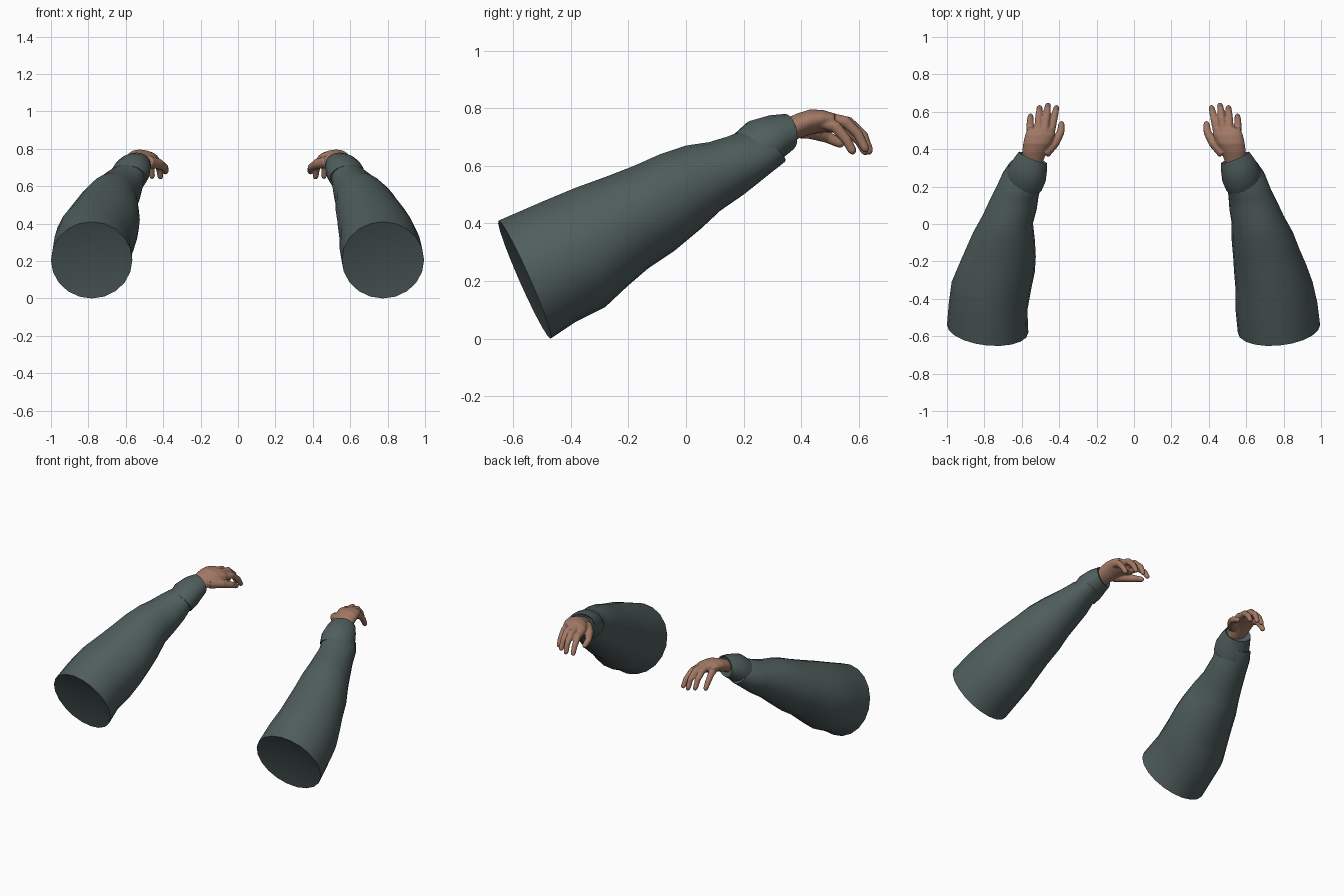
import bpy, bmesh, math
from mathutils import Vector

if "Cube" in bpy.data.objects:
    bpy.data.objects.remove(bpy.data.objects["Cube"])


def material(name, rgb):
    m = bpy.data.materials.new(name)
    m.diffuse_color = (*rgb, 1)
    m.use_nodes = True
    m.node_tree.nodes["Principled BSDF"].inputs["Base Color"].default_value = m.diffuse_color
    return m


CLOTH = material("dark_green_cloth", (0.078, 0.112, 0.108))
SKIN = material("skin", (0.36, 0.19, 0.13))


def loft(bm, rings, start=None, end=None):
    """Bridge rings of points; close the ends with fans or flat faces."""
    rows = [[bm.verts.new(p) for p in r] for r in rings]
    n = len(rows[0])
    for a, b in zip(rows, rows[1:]):
        for i in range(n):
            bm.faces.new((a[i], a[(i + 1) % n], b[(i + 1) % n], b[i]))
    for row, apex in ((rows[0], start), (rows[-1], end)):
        if apex is None:
            bm.faces.new(row)
        else:
            v = bm.verts.new(apex)
            for i in range(n):
                bm.faces.new((row[i], row[(i + 1) % n], v))


def finish(bm, name, mat, angle=40):
    bmesh.ops.recalc_face_normals(bm, faces=bm.faces)
    me = bpy.data.meshes.new(name)
    bm.to_mesh(me)
    bm.free()
    me.materials.append(mat)
    for p in me.polygons:
        p.use_smooth = True
    me.set_sharp_from_angle(angle=math.radians(angle))
    ob = bpy.data.objects.new(name, me)
    bpy.context.collection.objects.link(ob)
    return ob


def cloth_ring(side, top, bottom, xin, xout, skew, n=20):
    """Tilted ellipse through a top and bottom (y, z), spanning xin..xout."""
    t, b = Vector((0, *top)), Vector((0, *bottom))
    c, up = (t + b) / 2, (t - b) / 2
    cx, rx = (xin + xout) / 2, (xout - xin) / 2
    pts = []
    for i in range(n):
        a = 2 * math.pi * i / n
        p = c + up * math.sin(a)
        pts.append(Vector((side * (cx + rx * math.cos(a)),
                           p.y + skew * math.cos(a), p.z)))
    return pts


def tube(bm, path, radii, side, n=12):
    """Round finger along a path with a rounded tip."""
    pts = [Vector((side * x, y, z)) for x, y, z in path]
    tip = (pts[-1] - pts[-2]).normalized()
    pts.append(pts[-1] + tip * radii[-1] * 0.7)
    radii = list(radii) + [radii[-1] * 0.65]
    rings = []
    for i, p in enumerate(pts):
        d = (pts[min(i + 1, len(pts) - 1)] - pts[max(i - 1, 0)]).normalized()
        u = d.cross(Vector((1, 0, 0))).normalized()
        v = d.cross(u)
        rings.append([p + radii[i] * (u * math.cos(a) + v * math.sin(a))
                      for a in (2 * math.pi * k / n for k in range(n))])
    loft(bm, rings, end=pts[-1] + tip * radii[-1] * 0.5)


# Sleeve outline: top (y, z) and bottom (y, z) of each ring
OUTLINE = [((-.65, .41), (-.47, 0)), ((-.5, .475), (-.38, .06)),
           ((-.38, .525), (-.28, .11)), ((-.27, .565), (-.2, .185)),
           ((-.18, .60), (-.13, .245)), ((-.09, .64), (-.04, .305)),
           ((0, .67), (.05, .38)), ((.08, .682), (.12, .445)),
           ((.14, .70), (.2, .50)), ((.18, .715), (.27, .56)),
           ((.2, .718), (.335, .612))]
INNER = {1: (.555, .543, .543, .535, .53, .522, .522, .51, .505, .50, .50),
         -1: (.565, .57, .55, .53, .525, .53, .54, .52, .51, .50, .50)}
OUTER = {1: (.995, .98, .955, .92, .885, .85, .80, .765, .73, .70, .665),
         -1: (1.0, .99, .975, .935, .90, .86, .81, .775, .74, .705, .67)}
# Cuff: top, bottom, inner x, outer x
CUFF = [((.17, .71), (.27, .565), .49, .685), ((.22, .755), (.30, .59), .472, .675),
        ((.29, .775), (.33, .625), .466, .65), ((.345, .78), (.365, .655), .466, .617),
        ((.338, .768), (.35, .675), .48, .605)]
# Palm rings: centre x, y, z, half width, half thickness
PALM = [(.545, .29, .70, .050, .040), (.54, .34, .718, .057, .043),
        (.533, .385, .737, .066, .045), (.517, .43, .752, .077, .044),
        (.503, .475, .755, .083, .038), (.495, .515, .752, .076, .028)]
FINGERS = [
    [(.45, .47, .74), (.432, .55, .732), (.42, .60, .69), (.415, .622, .65)],
    [(.48, .48, .76), (.469, .565, .75), (.463, .615, .705), (.46, .635, .653)],
    [(.51, .48, .765), (.51, .555, .752), (.507, .597, .71), (.505, .622, .66)],
    [(.55, .46, .755), (.555, .52, .735), (.555, .557, .69), (.553, .577, .653)]]
THUMB = [(.48, .38, .73), (.425, .435, .72), (.392, .49, .70), (.388, .535, .678)]

for side, label in ((1, "right"), (-1, "left")):
    # Sleeve with a shallow inset fan at the wide end
    bm = bmesh.new()
    rings = [cloth_ring(side, t, b, xi, xo, .02 + .02 * (k > 8))
             for k, ((t, b), xi, xo) in enumerate(zip(OUTLINE, INNER[side], OUTER[side]))]
    loft(bm, rings, start=(side * .775, -.53, .22))
    finish(bm, label + "_sleeve", CLOTH)

    # Cuff
    bm = bmesh.new()
    loft(bm, [cloth_ring(side, *r, .03) for r in CUFF])
    finish(bm, label + "_cuff", CLOTH)

    # Hand: palm rolled toward the thumb, fingers and thumb fused together
    bm = bmesh.new()
    palm = []
    for k, (x, y, z, w, h) in enumerate(PALM):
        roll = math.radians(4 * k)
        ring = []
        for i in range(20):
            a = 2 * math.pi * i / 20
            u, v = w * math.cos(a), h * math.sin(a)
            ring.append((side * (x + u * math.cos(roll) - v * math.sin(roll)), y,
                         z + u * math.sin(roll) * 0.6 + v * math.cos(roll)))
        palm.append(ring)
    loft(bm, palm)
    for f in FINGERS:
        tube(bm, f, (.024, .021, .018, .0155), side)
    tube(bm, THUMB, (.034, .028, .021, .017), side)
    hand = finish(bm, label + "_hand", SKIN)
    rm = hand.modifiers.new("fuse", 'REMESH')
    rm.mode = 'VOXEL'
    rm.voxel_size = 0.005
    rm.use_smooth_shade = True
    sm = hand.modifiers.new("soften", 'SMOOTH')
    sm.factor = 0.5
    sm.iterations = 4
